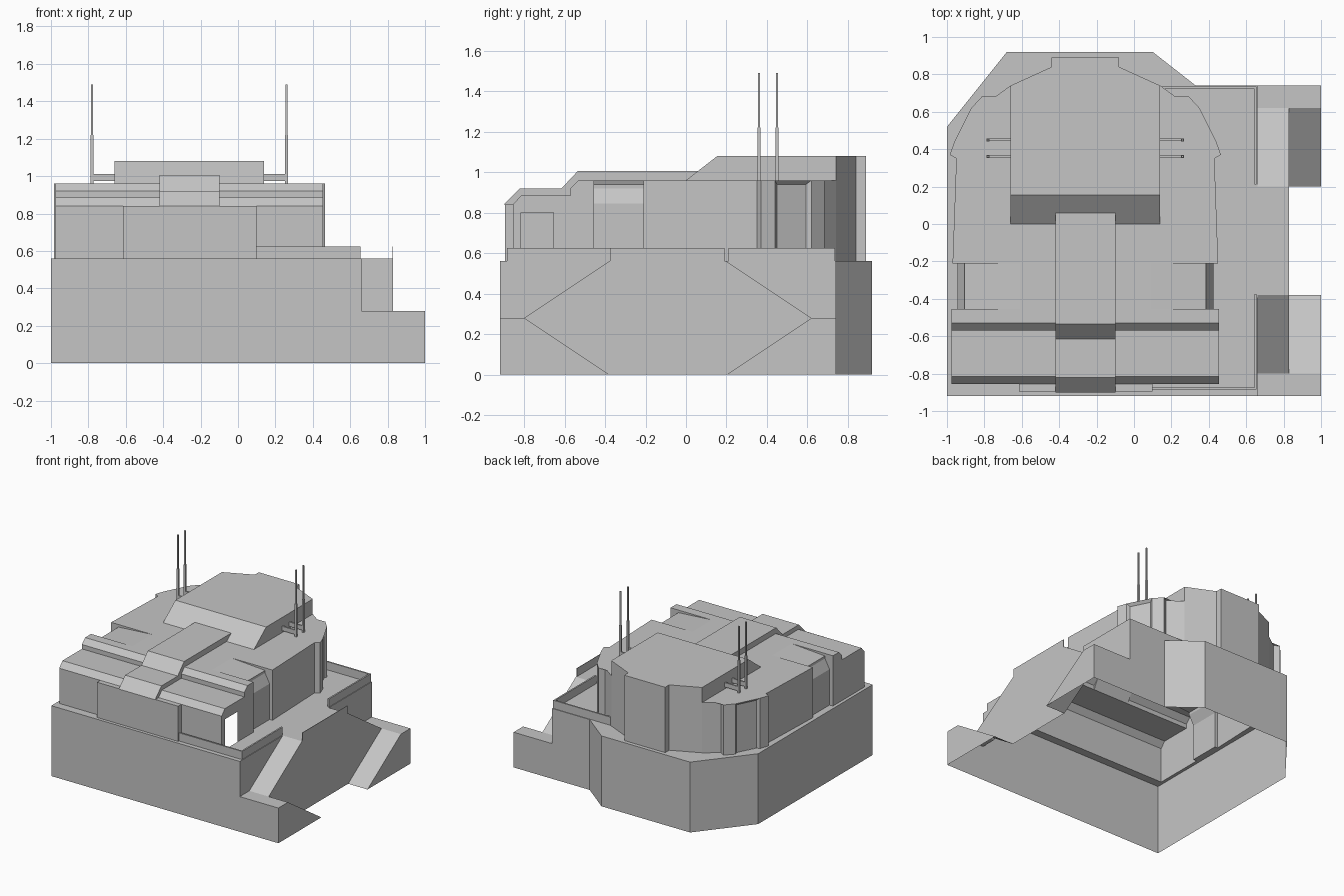
import bpy, bmesh
from mathutils import Vector

old = bpy.data.objects.get("Cube")
if old:
    bpy.data.objects.remove(old, do_unlink=True)

grey = bpy.data.materials.new("plain_grey")
grey.use_nodes = True
COLOUR = (0.56, 0.56, 0.56, 1)
grey.diffuse_color = COLOUR
grey.node_tree.nodes["Principled BSDF"].inputs["Base Color"].default_value = COLOUR

CX = -0.26        # centre line of the building
DECK = 0.56       # height of the platform
LEDGE = 0.28      # height of the stair ledges
ROOF = 0.96


def finish(bm, name):
    mesh = bpy.data.meshes.new(name)
    bm.to_mesh(mesh)
    bm.free()
    mesh.materials.append(grey)
    obj = bpy.data.objects.new(name, mesh)
    bpy.context.collection.objects.link(obj)
    return obj


def face(bm, *pts):
    return bm.faces.new([bm.verts.new(p) for p in pts])


def weld(bm):
    bmesh.ops.remove_doubles(bm, verts=bm.verts[:], dist=0.0005)
    bmesh.ops.recalc_face_normals(bm, faces=bm.faces[:])


def box(name, x0, x1, y0, y1, z0, z1):
    bm = bmesh.new()
    bmesh.ops.create_cube(bm, size=1)
    lo, hi = Vector((x0, y0, z0)), Vector((x1, y1, z1))
    for v in bm.verts:
        v.co = Vector([lo[i] if v.co[i] < 0 else hi[i] for i in range(3)])
    return finish(bm, name)


def profile_x(name, pts, x0, x1):
    """Extrude a closed (y, z) profile along x."""
    bm = bmesh.new()
    f = face(bm, *[(x0, y, z) for y, z in pts])
    ext = bmesh.ops.extrude_face_region(bm, geom=[f])
    moved = [g for g in ext["geom"] if isinstance(g, bmesh.types.BMVert)]
    bmesh.ops.translate(bm, verts=moved, vec=(x1 - x0, 0, 0))
    weld(bm)
    return finish(bm, name)


# Base walls, open underneath
bm = bmesh.new()
for y, xs in ((-0.92, -1), (0.74, 0.33)):
    face(bm, (xs, y, 0), (1, y, 0), (1, y, LEDGE), (0.66, y, LEDGE), (0.66, y, DECK), (xs, y, DECK))
corners = [(-1, -0.92), (-1, 0.52), (-0.68, 0.92), (0.1, 0.92), (0.33, 0.74)]
for (ax, ay), (bx, by) in zip(corners, corners[1:]):
    face(bm, (ax, ay, 0), (bx, by, 0), (bx, by, DECK), (ax, ay, DECK))

# Double stair ramps and middle landing
for y0, y1, y2 in ((-0.92, -0.8, -0.38), (0.74, 0.62, 0.2)):
    face(bm, (0.66, y0, LEDGE), (1, y0, LEDGE), (1, y1, LEDGE), (0.66, y1, LEDGE))
    face(bm, (0.66, y1, LEDGE), (0.83, y1, LEDGE), (0.83, y2, DECK), (0.66, y2, DECK))
    face(bm, (0.83, y1, LEDGE), (1, y1, LEDGE), (1, y2, 0), (0.83, y2, 0))
    face(bm, (1, y0, 0), (1, y0, LEDGE), (1, y1, LEDGE), (1, y2, 0))
    face(bm, (0.66, y0, LEDGE), (0.66, y0, DECK), (0.66, y2, DECK), (0.66, y1, LEDGE))
    face(bm, (0.83, y1, LEDGE), (0.83, y2, DECK), (0.83, y2, 0))
face(bm, (0.83, -0.38, 0), (0.83, 0.2, 0), (0.83, 0.2, DECK), (0.83, -0.38, DECK))
face(bm, (0.66, -0.38, DECK), (0.83, -0.38, DECK), (0.83, 0.2, DECK), (0.66, 0.2, DECK))
weld(bm)
finish(bm, "base_and_stairs")

# Platform ring around the building
half = [(0.715, -0.855), (0.715, -0.455), (0.685, -0.455), (0.685, -0.21), (0.71, -0.21),
        (0.69, 0.35), (0.725, 0.37), (0.68, 0.44), (0.59, 0.61), (0.55, 0.685),
        (0.51, 0.66), (0.4, 0.74), (0.18, 0.84), (0.18, 0.89)]
hole = [(CX + w, y) for w, y in half] + [(CX - w, y) for w, y in reversed(half)]
bm = bmesh.new()
edges = []
for loop in (corners + [(0.66, 0.74), (0.66, -0.92)], hole):
    vs = [bm.verts.new((x, y, DECK)) for x, y in loop]
    edges += [bm.edges.new((vs[i - 1], vs[i])) for i in range(len(vs))]
bmesh.ops.triangle_fill(bm, use_beauty=True, edges=edges, normal=(0, 0, 1))
finish(bm, "platform_deck")


# Main building lofted from front to back
def wall(y, w, top=ROOF):
    return y, [(w, DECK), (w, 0.8), (w, 0.83), (w, top), (0.35, top)]


def bay(y):
    return y, [(0.685, DECK), (0.685, 0.845), (0.645, 0.92), (0.645, 0.94), (0.35, ROOF)]


W = 0.715
stations = [wall(-0.855, W, 0.84), wall(-0.815, W, 0.885), wall(-0.655, W, 0.885),
            wall(-0.57, W, 0.885), wall(-0.57, W, 0.92), wall(-0.53, W), wall(-0.455, W),
            bay(-0.455), bay(-0.21), wall(-0.21, 0.71), wall(0.35, 0.69), wall(0.37, 0.725),
            wall(0.44, 0.7), wall(0.62, 0.61), wall(0.685, 0.55), wall(0.66, 0.51), wall(0.74, 0.4)]
bm = bmesh.new()
rings = []
for y, pts in stations:
    outline = [(CX + w, z) for w, z in pts] + [(CX - w, z) for w, z in reversed(pts)]
    rings.append([bm.verts.new((x, y, z)) for x, z in outline])
for a, b in zip(rings, rings[1:]):
    for i in range(len(a) - 1):
        bm.faces.new((a[i], a[i + 1], b[i + 1], b[i]))
bm.faces.new(rings[0])
bmesh.ops.dissolve_degenerate(bm, dist=0.0005, edges=bm.edges[:])
weld(bm)

# Side doorway
door = [f for f in bm.faces if f.calc_center_median().x > CX + 0.6
        and f.calc_center_median().z < 0.75 and -0.8 < f.calc_center_median().y < -0.67]
bmesh.ops.delete(bm, geom=door, context="FACES")

# Recessed panels in the rear corners
for side in (-1, 1):
    bm.normal_update()
    panel = [f for f in bm.faces if abs(f.normal.z) < 0.5
             and 0.5 < f.calc_center_median().y < 0.56
             and (f.calc_center_median().x - CX) * side > 0.4]
    bmesh.ops.inset_region(bm, faces=panel, thickness=0.02, depth=-0.02,
                           use_boundary=False, use_even_offset=True)
finish(bm, "main_building")

# Raised rear block, reaching down to the deck at the back
TOP = 1.08
bm = bmesh.new()
rear = [(0.4, 0.74), (0.18, 0.84), (0.18, 0.89)]
plan = [(0.4, 0.155)] + rear
face(bm, *[(CX + w, y, TOP) for w, y in plan], *[(CX - w, y, TOP) for w, y in reversed(plan)])
face(bm, (CX - 0.4, 0, ROOF), (CX + 0.4, 0, ROOF), (CX + 0.4, 0.155, TOP), (CX - 0.4, 0.155, TOP))
for s in (-1, 1):
    x = CX + 0.4 * s
    face(bm, (x, 0, ROOF), (x, 0.155, TOP), (x, 0.74, TOP), (x, 0.74, ROOF))
back = [(CX + w, y) for w, y in rear] + [(CX - w, y) for w, y in reversed(rear)]
for (ax, ay), (bx, by) in zip(back, back[1:]):
    face(bm, (ax, ay, DECK), (bx, by, DECK), (bx, by, TOP), (ax, ay, TOP))
weld(bm)
finish(bm, "raised_rear_block")

# Stepped central roof spine
profile_x("roof_spine", [(-0.9, 0.84), (-0.82, 0.92), (-0.615, 0.92), (-0.535, 1.005),
                         (0.058, 1.005), (0, ROOF), (-0.53, ROOF), (-0.57, 0.885),
                         (-0.815, 0.885), (-0.855, 0.84)], CX - 0.16, CX + 0.16)

# Front door slab
box("front_door", -0.615, 0.1, -0.895, -0.855, DECK, 0.84)

# Parapets and landing rail
T, RAIL = 0.012, 0.625
box("front_parapet", 0.1, 0.655, -0.885, -0.885 + T, DECK, RAIL)
box("front_side_parapet", 0.655 - T, 0.655, -0.885, -0.375, DECK, RAIL)
box("back_side_parapet", 0.655 - T, 0.655, 0.21, 0.735, DECK, RAIL)
box("back_parapet", 0.15, 0.655, 0.735 - T, 0.735, DECK, RAIL)
box("landing_rail", 0.826, 0.83, -0.375, 0.19, DECK, RAIL)

# Paired antennas on brackets
for s, side in ((-1, "right"), (1, "left")):
    for y, place in ((0.36, "front"), (0.45, "back")):
        tag = f"{side}_{place}"
        x = CX + 0.52 * s
        ends = sorted((CX + 0.395 * s, x))
        box(f"antenna_bracket_{tag}", ends[0], ends[1], y - 0.006, y + 0.006, 0.975, 1.01)
        box(f"antenna_base_{tag}", x - 0.008, x + 0.008, y - 0.008, y + 0.008, ROOF, 1.22)
        box(f"antenna_rod_{tag}", x - 0.005, x + 0.005, y - 0.005, y + 0.005, 1.22, 1.49)
